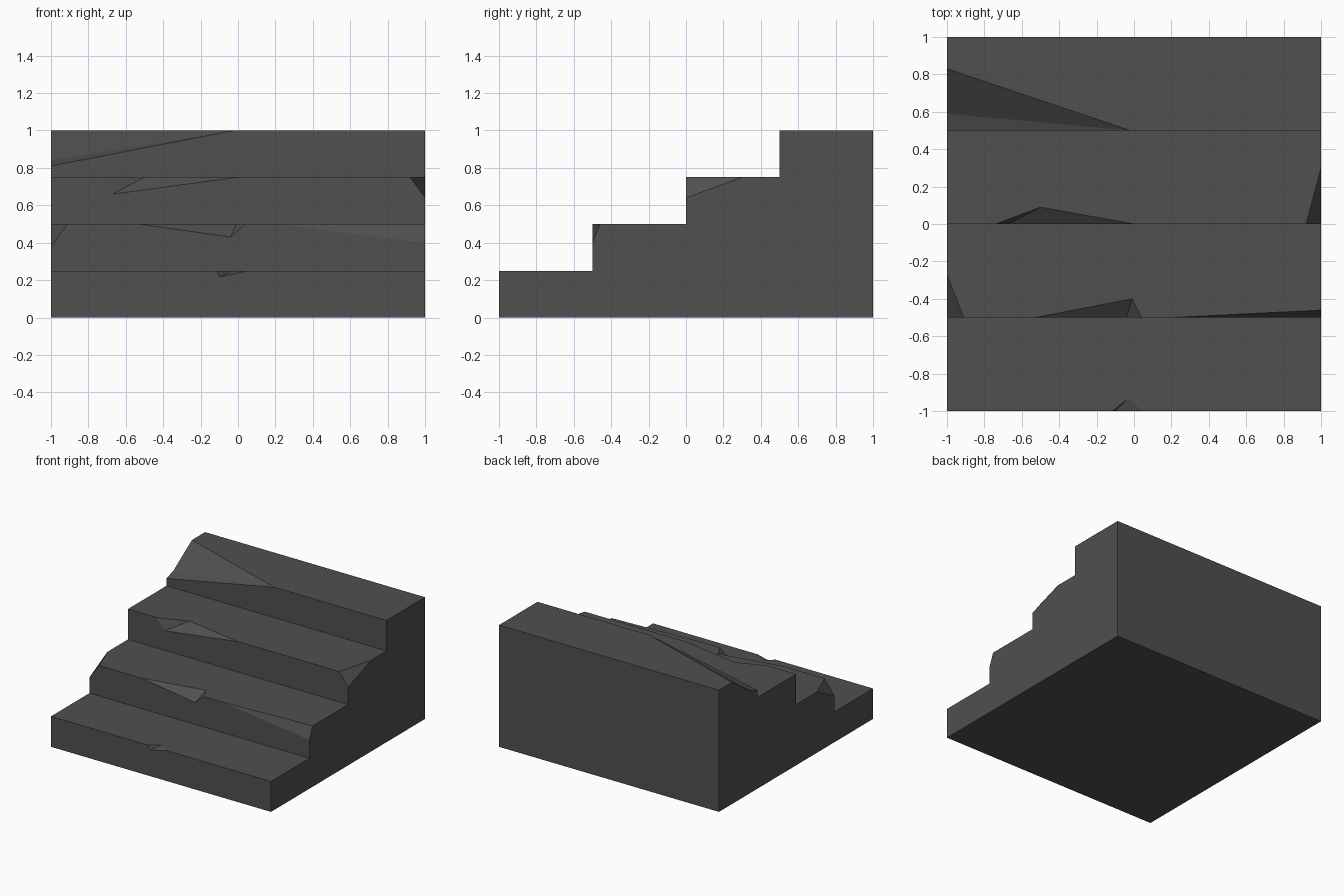
import bpy, bmesh

if "Cube" in bpy.data.objects:
    bpy.data.objects.remove(bpy.data.objects["Cube"])

RISE, RUN = 0.25, 0.5

# Damage per step, measured from the step's front edge.
# side chip: (x where it meets the edge, [(depth, drop), ...] from riser to tread)
# notch: (left x, right x, (x, depth) on tread, (x, drop) on riser)
WHOLE = [(0, 0)]
STEPS = [
    ((-1, WHOLE),
     [(-0.115, 0.05, (-0.035, 0.065), (-0.10, 0.035))],
     (1, WHOLE)),
    ((-0.91, [(0, 0.12), (0.23, 0)]),
     [(-0.53, 0.04, (-0.01, 0.10), (-0.04, 0.07))],
     (0.20, [(0, 0.10), (0.04, 0)])),
    ((-1, WHOLE),
     [(-0.74, 0.0, (-0.5, 0.09), (-0.67, 0.09))],
     (0.92, [(0, 0.11), (0.30, 0)])),
    ((-0.02, [(0, 0.19), (0.09, 0.16), (0.33, 0)]),
     [],
     (1, WHOLE)),
]

bm = bmesh.new()


def face(points):
    clean = [p for i, p in enumerate(points) if p != points[i - 1]]
    bm.faces.new([bm.verts.new(p) for p in clean])


sides = {-1: [(-1, -1, 0)], 1: [(1, -1, 0)]}
for i, (left, notches, right) in enumerate(STEPS):
    y, z = -1 + i * RUN, (i + 1) * RISE

    def at(x, depth=0, drop=0):
        return (x, y + depth, z - drop)

    lprof = [at(-1, *p) for p in left[1]]
    rprof = [at(1, *p) for p in right[1]]
    tread, riser = [lprof[-1], at(left[0])], [lprof[0], at(left[0])]

    # two-sided notches in the edge
    for a, b, t, r in notches:
        pa, pb, pt, pr = at(a), at(b), at(*t), at(r[0], 0, r[1])
        tread += [pa, pt, pb]
        riser += [pa, pr, pb]
        face([pa, pr, pt])
        face([pb, pt, pr])
    tread += [at(right[0]), rprof[-1]]
    riser += [at(right[0]), rprof[0]]

    # broken corners at the sides
    for edge, prof in ((left[0], lprof), (right[0], rprof)):
        for p, q in zip(prof, prof[1:]):
            face([at(edge), p, q])

    # tread and riser
    face(tread + [at(1, RUN), at(-1, RUN)])
    face(riser + [at(1, 0, RISE), at(-1, 0, RISE)])
    sides[-1] += lprof + [at(-1, RUN)]
    sides[1] += rprof + [at(1, RUN)]

# side walls, back and bottom
for s, outline in sides.items():
    face(outline + [(s, 1, 0)])
face([(-1, 1, 0), (1, 1, 0), (1, 1, 1), (-1, 1, 1)])
face([(-1, -1, 0), (1, -1, 0), (1, 1, 0), (-1, 1, 0)])

bmesh.ops.remove_doubles(bm, verts=bm.verts, dist=1e-4)
bmesh.ops.recalc_face_normals(bm, faces=bm.faces)

mesh = bpy.data.meshes.new("stone_stairs")
bm.to_mesh(mesh)
bm.free()
mat = bpy.data.materials.new("dark_grey_stone")
mat.diffuse_color = (0.08, 0.08, 0.08, 1)
mat.use_nodes = True
mat.node_tree.nodes["Principled BSDF"].inputs["Base Color"].default_value = mat.diffuse_color
mesh.materials.append(mat)
stairs = bpy.data.objects.new("stone_stairs", mesh)
bpy.context.collection.objects.link(stairs)
